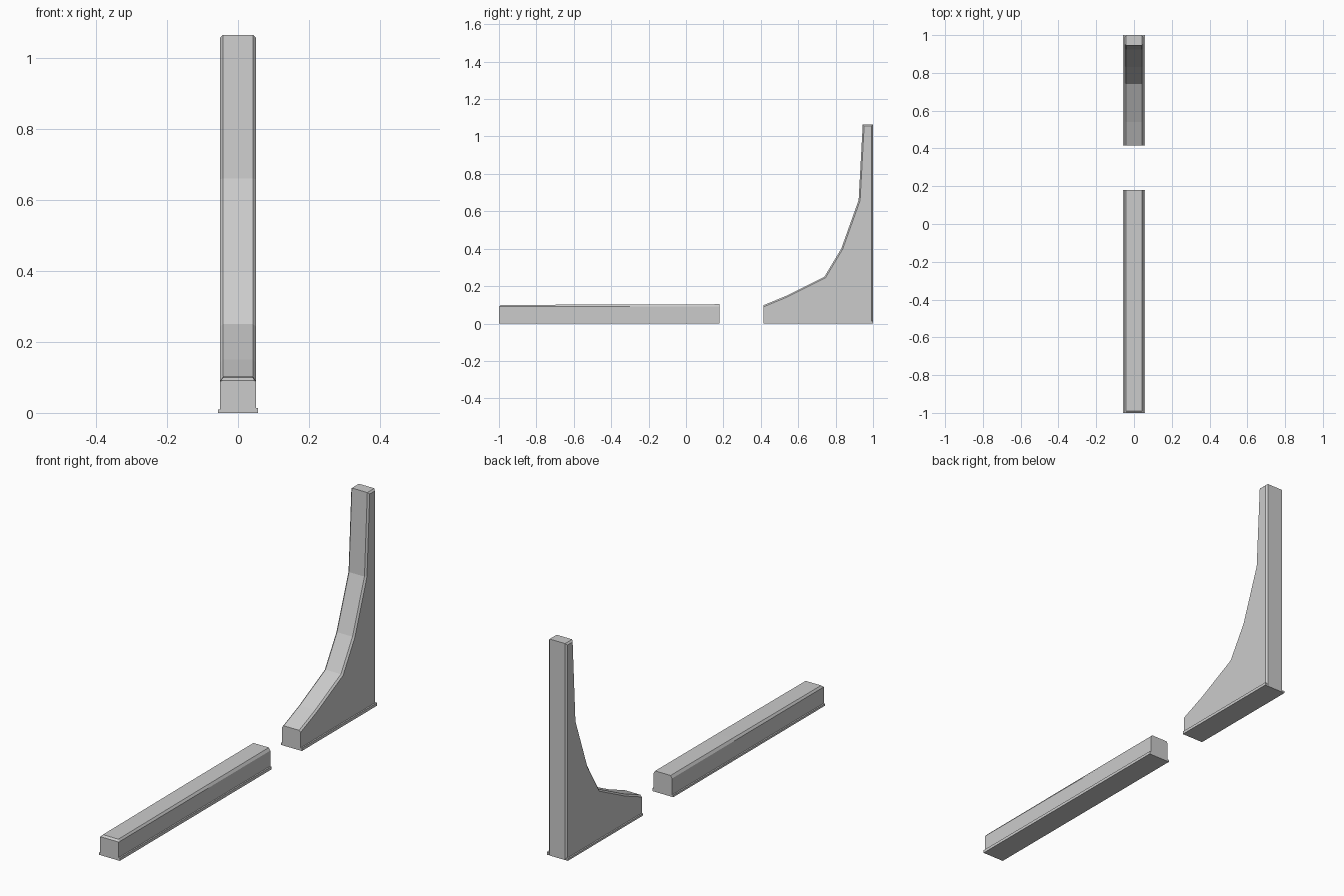
import bpy, bmesh

if "Cube" in bpy.data.objects:
    bpy.data.objects.remove(bpy.data.objects["Cube"])

W = 0.05      # half width of the body
F = 0.057     # half width of the base lip
C = 0.008     # chamfer size


def finish(bm, name):
    bmesh.ops.recalc_face_normals(bm, faces=bm.faces)
    me = bpy.data.meshes.new(name)
    bm.to_mesh(me)
    bm.free()
    ob = bpy.data.objects.new(name, me)
    bpy.context.collection.objects.link(ob)
    return ob


def loft(name, sections):
    """Bridge closed sections of equal point count and cap both ends."""
    bm = bmesh.new()
    rings = [[bm.verts.new(p) for p in s] for s in sections]
    n = len(rings[0])
    for a, b in zip(rings, rings[1:]):
        for i in range(n):
            j = (i + 1) % n
            bm.faces.new((a[i], a[j], b[j], b[i]))
    bm.faces.new(rings[0])
    bm.faces.new(rings[-1])
    return finish(bm, name)


# Low rail: chamfered cross-section with lips along both sides
def rail_section(y, top):
    shoulder = 0.09
    return [(x, y, z) for x, z in (
        (-F, 0), (F, 0), (F, 0.014), (W, 0.014), (W, shoulder), (W - C, top),
        (C - W, top), (-W, shoulder), (-W, 0.01), (-F, 0.01))]


loft("low_rail", [rail_section(-1.0, 0.091), rail_section(-0.99, 0.099),
                  rail_section(-0.3, 0.102), rail_section(0.18, 0.103)])

# Tall curved upright: side profile (y, z) with chamfered outline
profile = [(0.415, 0), (0.415, 0.098), (0.54, 0.15), (0.74, 0.25), (0.83, 0.4),
           (0.923, 0.66), (0.945, 1.065), (1.0, 1.065), (1.0, 0)]
bm = bmesh.new()
face = bm.faces.new([bm.verts.new((-W, y, z)) for y, z in profile])
ext = bmesh.ops.extrude_face_region(bm, geom=[face], use_keep_orig=True)
new = [v for v in ext["geom"] if isinstance(v, bmesh.types.BMVert)]
bmesh.ops.translate(bm, verts=new, vec=(2 * W, 0, 0))
bmesh.ops.recalc_face_normals(bm, faces=bm.faces)


def on_outline(e):
    a, b = (v.co for v in e.verts)
    above = max(a.z, b.z) > 0.001
    front_end = max(a.y, b.y) < 0.42
    return abs(a.x - b.x) < 1e-5 and above and not front_end


bmesh.ops.bevel(bm, geom=[e for e in bm.edges if on_outline(e)], offset=C,
                offset_type='OFFSET', segments=1, affect='EDGES',
                clamp_overlap=True)
finish(bm, "curved_upright")

# Lips at the base of the upright
for side, name, h in ((-1, "upright_lip_left", 0.01), (1, "upright_lip_right", 0.014)):
    pts = ((W - 0.004, 0), (F, 0), (F, h), (W - 0.004, h))
    loft(name, [[(side * x, y, z) for x, z in pts] for y in (0.415, 1.0)])
